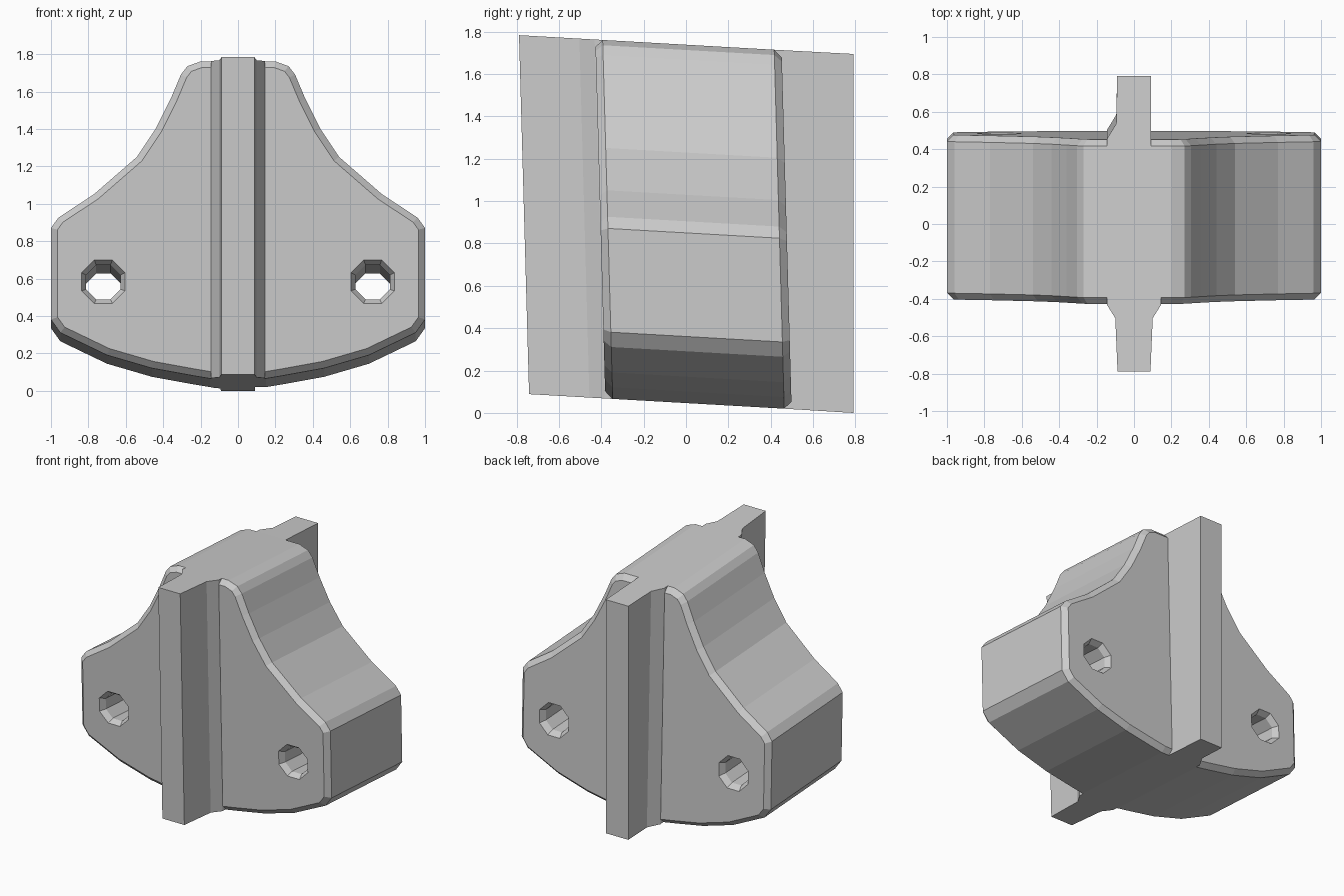
import bpy, bmesh, math

if "Cube" in bpy.data.objects:
    bpy.data.objects.remove(bpy.data.objects["Cube"])


def loft(name, rings):
    """Skin a list of equal-length vertex rings and cap both ends."""
    bm = bmesh.new()
    loops = [[bm.verts.new(p) for p in ring] for ring in rings]
    n = len(loops[0])
    for a, b in zip(loops, loops[1:]):
        for i in range(n):
            j = (i + 1) % n
            bm.faces.new((a[i], a[j], b[j], b[i]))
    bm.faces.new(loops[0])
    bm.faces.new(loops[-1])
    bmesh.ops.recalc_face_normals(bm, faces=bm.faces)
    mesh = bpy.data.meshes.new(name)
    bm.to_mesh(mesh)
    bm.free()
    obj = bpy.data.objects.new(name, mesh)
    bpy.context.collection.objects.link(obj)
    return obj


def apply_boolean(target, other, operation):
    mod = target.modifiers.new("bool", 'BOOLEAN')
    mod.operation = operation
    mod.solver = 'EXACT'
    mod.object = other
    bpy.context.view_layer.objects.active = target
    bpy.ops.object.modifier_apply(modifier=mod.name)
    bpy.data.objects.remove(other, do_unlink=True)


FRONT, BACK = -0.405, 0.475
BOTTOM, TOP = 0.045, 1.74

# Body: mirrored bell-shaped profile, extruded front to back, chamfered rims
half = [(0.15, BOTTOM), (0.24, 0.06), (0.46, 0.10), (0.70, 0.17), (0.95, 0.29),
        (1.0, 0.36), (1.0, 0.85), (0.96, 0.905), (0.77, 1.03), (0.54, 1.23),
        (0.44, 1.38), (0.36, 1.54), (0.305, 1.67), (0.27, 1.715), (0.20, TOP)]
profile = half + [(-x, z) for x, z in reversed(half)]
body = loft("ribbed_block", [[(x, y, z) for x, z in profile] for y in (FRONT, BACK)])
bevel = body.modifiers.new("rim", 'BEVEL')
bevel.width = 0.035
bevel.segments = 1
bevel.limit_method = 'ANGLE'
bevel.angle_limit = math.radians(70)
bpy.context.view_layer.objects.active = body
bpy.ops.object.modifier_apply(modifier=bevel.name)

# Central rib: plan outline with small flares where it meets the body
plan = [(-0.088, -0.765), (0.088, -0.765), (0.1, -0.48), (0.145, FRONT - 0.003),
        (0.145, 0.40), (0.09, 0.42), (0.09, 0.79), (-0.09, 0.79), (-0.095, 0.56),
        (-0.145, BACK + 0.003), (-0.145, FRONT - 0.003), (-0.1, -0.48)]
rib = loft("center_rib", [[(x, y, z) for x, y in plan] for z in (BOTTOM, TOP)])
apply_boolean(body, rib, 'UNION')

# Two through holes with countersunk mouths
for side in (-1, 1):
    rings = []
    for y, r in ((FRONT - 0.03, 0.145), (FRONT + 0.04, 0.10),
                 (BACK - 0.04, 0.10), (BACK + 0.03, 0.145)):
        rings.append([(side * 0.72 + r * math.cos(a), y, 0.56 + r * math.sin(a))
                      for a in (math.tau * (i + 0.5) / 8 for i in range(8))])
    apply_boolean(body, loft("hole_cutter", rings), 'DIFFERENCE')

# Slight lean: everything slopes down to the back, faces tip forward
for v in body.data.vertices:
    x, y, z = v.co
    if y < 0.7:
        v.co.y = y - 0.028 * (z - 0.9)
    v.co.z = z - 0.057 * y
